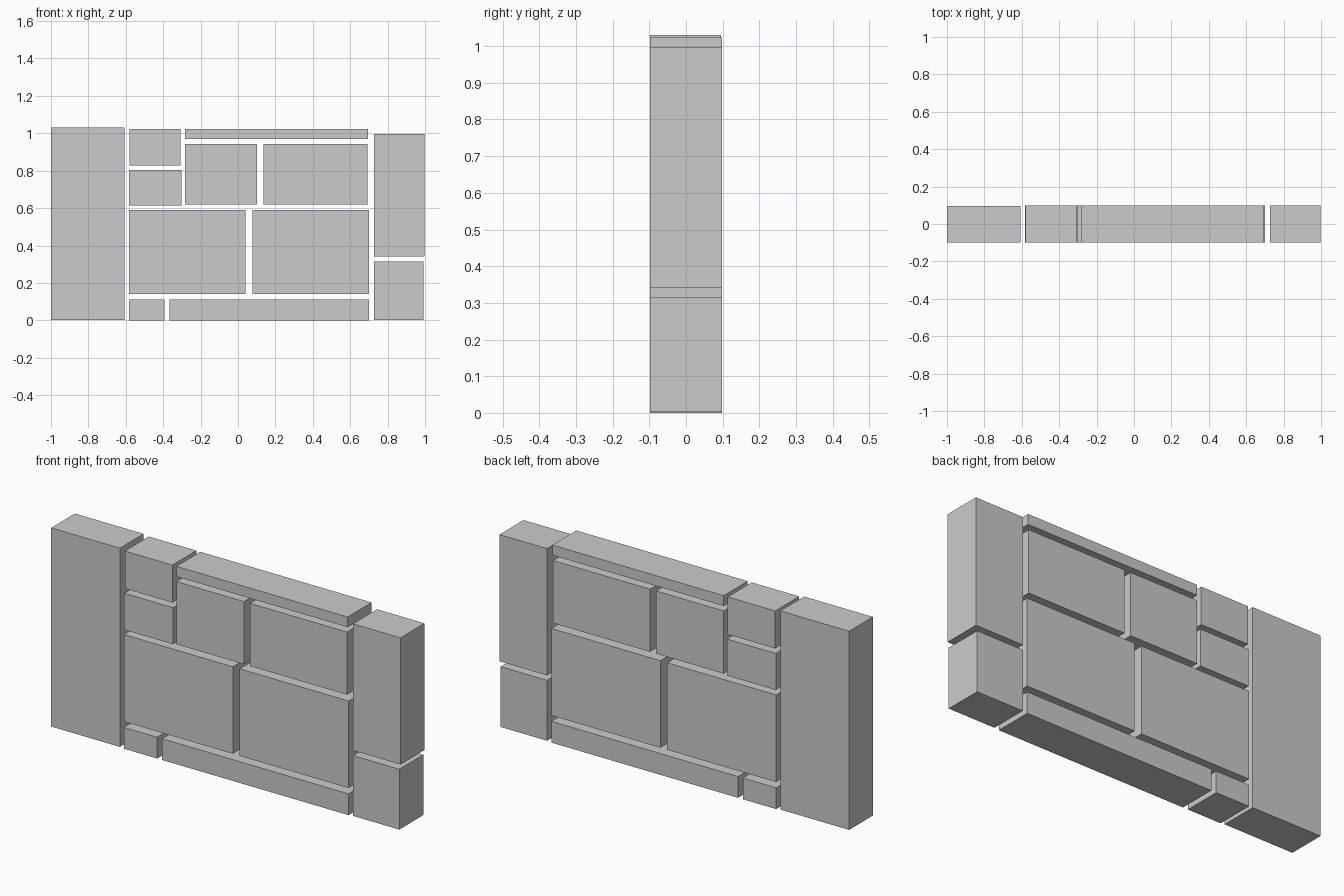
import bpy

if "Cube" in bpy.data.objects:
    bpy.data.objects.remove(bpy.data.objects["Cube"])


def block(name, x0, x1, z0, z1, y0=-0.098, y1=0.098):
    """Add one rectangular stone spanning the given extents."""
    bpy.ops.mesh.primitive_cube_add(
        size=1, location=((x0 + x1) / 2, (y0 + y1) / 2, (z0 + z1) / 2))
    ob = bpy.context.object
    ob.name = name
    ob.scale = (x1 - x0, y1 - y0, z1 - z0)
    bpy.ops.object.transform_apply(location=False, rotation=False, scale=True)


# End pillars
block("left_pillar_stone", -1.0, -0.607, 0.003, 1.03, -0.098, 0.096)
block("right_lower_stone", 0.726, 0.991, 0.003, 0.315)
block("right_upper_stone", 0.726, 0.998, 0.341, 0.996)

# Bottom course
block("base_small_stone", -0.584, -0.394, 0.0, 0.11)
block("base_long_stone", -0.366, 0.701, 0.0, 0.11)

# Large middle course
block("middle_left_stone", -0.584, 0.039, 0.14, 0.59)
block("middle_right_stone", 0.078, 0.701, 0.14, 0.59)

# Upper course
block("upper_small_stone", -0.582, -0.303, 0.615, 0.804)
block("top_small_stone", -0.579, -0.307, 0.829, 1.023)
block("upper_left_stone", -0.284, 0.102, 0.62, 0.944)
block("upper_right_stone", 0.137, 0.692, 0.62, 0.944)

# Coping
block("top_long_stone", -0.284, 0.696, 0.97, 1.023)
